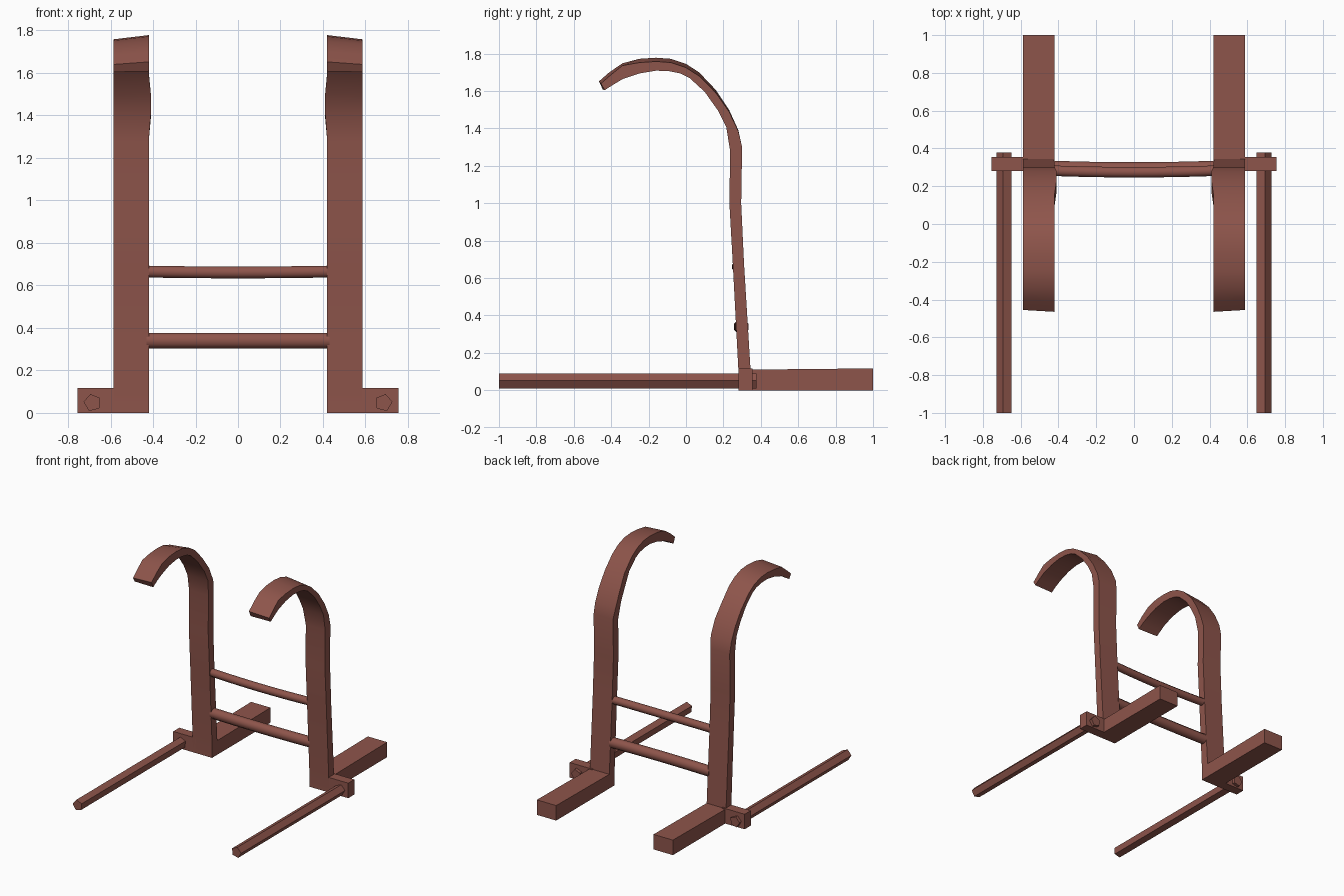
import bpy, bmesh, math
from mathutils import Vector

if "Cube" in bpy.data.objects:
    bpy.data.objects.remove(bpy.data.objects["Cube"])

mat = bpy.data.materials.new("red_brown")
mat.diffuse_color = (0.27, 0.09, 0.07, 1)
mat.use_nodes = True
mat.node_tree.nodes["Principled BSDF"].inputs["Base Color"].default_value = mat.diffuse_color


def loft(name, rings, angle=35):
    """Closed skin through rings of equal point count, with capped ends."""
    bm = bmesh.new()
    vs = [[bm.verts.new(p) for p in r] for r in rings]
    n = len(vs[0])
    for a, b in zip(vs, vs[1:]):
        for i in range(n):
            j = (i + 1) % n
            bm.faces.new((a[i], a[j], b[j], b[i]))
    bm.faces.new(vs[0])
    bm.faces.new(vs[-1])
    bmesh.ops.recalc_face_normals(bm, faces=bm.faces)
    me = bpy.data.meshes.new(name)
    bm.to_mesh(me)
    bm.free()
    ob = bpy.data.objects.new(name, me)
    bpy.context.collection.objects.link(ob)
    me.materials.append(mat)
    bpy.ops.object.select_all(action='DESELECT')
    ob.select_set(True)
    bpy.context.view_layer.objects.active = ob
    bpy.ops.object.shade_smooth_by_angle(angle=math.radians(angle))
    return ob


def box_ring(x, y0, y1, z0, z1):
    return [(x, y0, z0), (x, y1, z0), (x, y1, z1), (x, y0, z1)]


# Side profile of the hooked upright: back/top edge and front/inner edge (y, z)
back = [(.35, .0), (.345, .11), (.31, .68), (.295, 1.0), (.30, 1.30), (.28, 1.39),
        (.23, 1.50), (.16, 1.605), (.07, 1.70), (0, 1.745), (-.08, 1.772),
        (-.16, 1.778), (-.25, 1.772), (-.34, 1.748), (-.41, 1.70), (-.465, 1.652)]
front = [(.28, .0), (.28, .11), (.25, .68), (.232, 1.0), (.236, 1.28), (.215, 1.41),
         (.17, 1.50), (.10, 1.60), (.02, 1.675), (-.03, 1.70), (-.09, 1.712),
         (-.16, 1.715), (-.25, 1.70), (-.34, 1.667), (-.40, 1.637), (-.445, 1.608)]

for side, s in (("left", -1), ("right", 1)):
    # Upright strap, its outer edge leaning slightly lower over the hook
    rings = []
    for (by, bz), (fy, fz) in zip(back, front):
        drop = .02 * min(1, max(0, (bz - 1.3) / .4)) if by > -.3 else .012
        shift = .01 if by < -.4 else 0
        xi = .41 if 1.35 < bz < 1.55 else .42
        rings.append([(s * xi, by, bz), (s * .587, by + shift, bz - drop),
                      (s * .587, fy + shift, fz - drop * .3), (s * xi, fy, fz)])
    loft(side + "_hook_upright", rings)

    # Rear foot
    loft(side + "_rear_foot", [[(s * .42, y, 0), (s * .587, y, 0),
                                (s * .587, y, z), (s * .42, y, z)]
                               for y, z in ((.30, .11), (1.0, .117))])

    # Side lug holding the rod
    loft(side + "_lug", [box_ring(s * x, .28, .355, 0, .117) for x in (.56, .755)])

    # Five-sided front rod
    rod = []
    for y in (-1, .378):
        rod.append([(s * (.685 + .042 * math.cos(a)), y, .048 + .042 * math.sin(a))
                    for a in (math.radians(5 + 72 * k) for k in range(5))])
    loft(side + "_front_rod", rod)

# Two gently bowed crossbars
for name, y, z, ry, rz, dip in (("lower_crossbar", .30, .34, .038, .04, 0),
                                ("upper_crossbar", .282, .665, .03, .03, .004)):
    rings = []
    for i in range(9):
        x = -.43 + .86 * i / 8
        bow = 1 - (x / .43) ** 2
        rings.append([(x, y - .008 * bow + ry * math.cos(a),
                       z - dip * bow + rz * math.sin(a))
                      for a in (math.radians(22.5 + 45 * k) for k in range(8))])
    loft(name, rings, 50)
